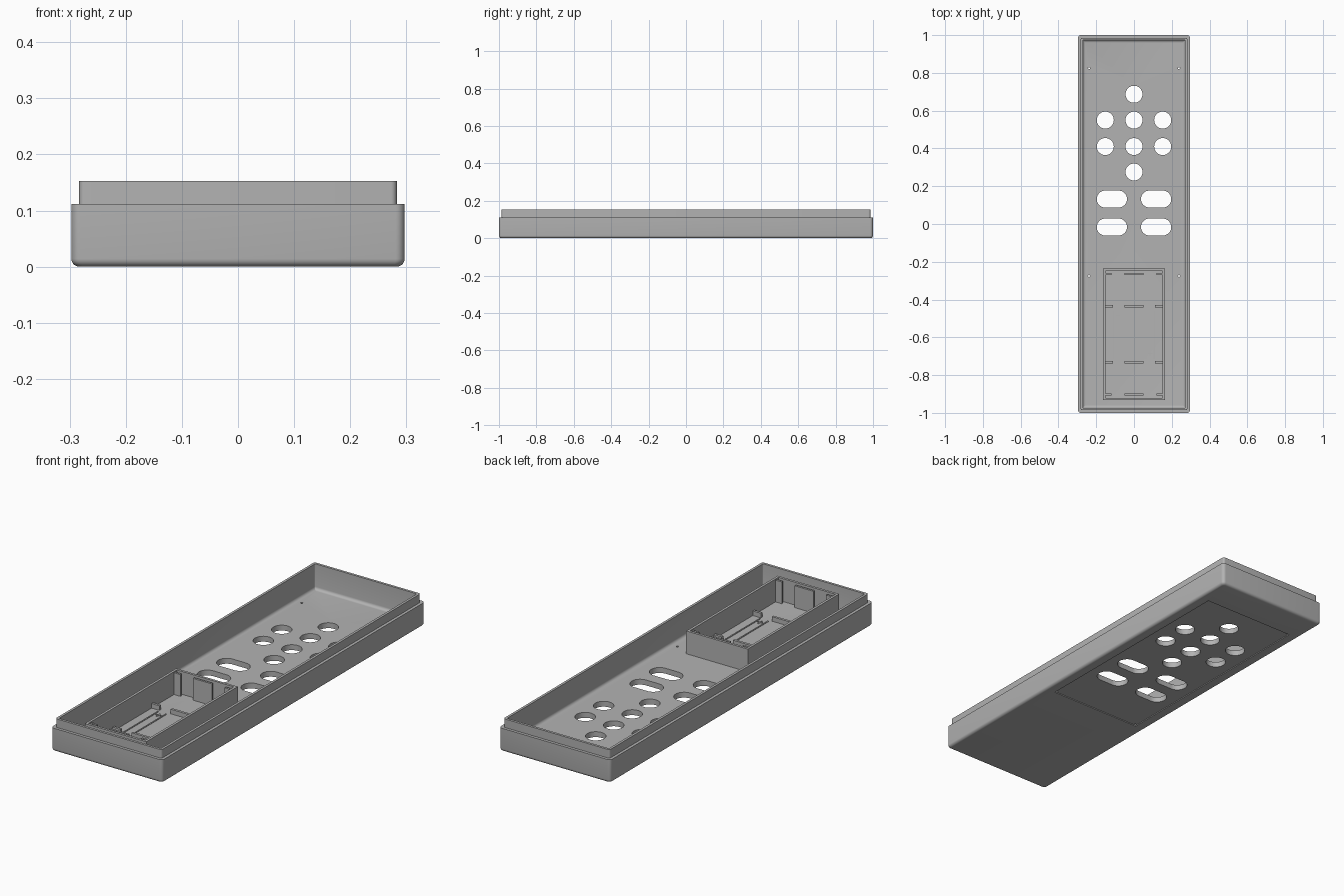
import bpy, bmesh, math

if "Cube" in bpy.data.objects:
    bpy.data.objects.remove(bpy.data.objects["Cube"], do_unlink=True)

grey = bpy.data.materials.new("plain grey")
grey.use_nodes = True
grey.diffuse_color = (0.45, 0.45, 0.45, 1)
grey.node_tree.nodes["Principled BSDF"].inputs["Base Color"].default_value = grey.diffuse_color


def finish(name, bm):
    bmesh.ops.recalc_face_normals(bm, faces=bm.faces)
    mesh = bpy.data.meshes.new(name)
    bm.to_mesh(mesh)
    bm.free()
    mesh.materials.append(grey)
    obj = bpy.data.objects.new(name, mesh)
    bpy.context.collection.objects.link(obj)
    return obj


def rounded_loop(bm, hx, hy, r, z, cx=0, cy=0, steps=6):
    """Rounded rectangle of vertices, counter-clockwise."""
    verts = []
    for q, (sx, sy) in enumerate([(1, 1), (-1, 1), (-1, -1), (1, -1)]):
        for i in range(steps + 1):
            a = math.pi / 2 * (q + i / steps)
            verts.append(bm.verts.new((cx + sx * (hx - r) + r * math.cos(a),
                                       cy + sy * (hy - r) + r * math.sin(a), z)))
    return verts


def skin(bm, loops, closed=False):
    pairs = list(zip(loops, loops[1:]))
    if closed:
        pairs.append((loops[-1], loops[0]))
    else:
        bm.faces.new(loops[0])
        bm.faces.new(loops[-1])
    for a, b in pairs:
        for i in range(len(a)):
            j = (i + 1) % len(a)
            bm.faces.new((a[i], a[j], b[j], b[i]))


def add_box(bm, x0, x1, y0, y1, z0, z1):
    loops = [[bm.verts.new((x, y, z)) for x, y in
              ((x0, y0), (x1, y0), (x1, y1), (x0, y1))] for z in (z0, z1)]
    skin(bm, loops)


def cut(target, cutter):
    mod = target.modifiers.new("cut", "BOOLEAN")
    mod.operation = "DIFFERENCE"
    mod.solver = "EXACT"
    mod.object = cutter
    cutter.hide_render = True
    bpy.context.view_layer.objects.active = target
    bpy.ops.object.modifier_apply(modifier=mod.name)
    bpy.data.objects.remove(cutter, do_unlink=True)


HX, HY, FLOOR = 0.297, 1.0, 0.03

# Tray shell: filleted base, stepped lip and hollow inside
profile = []
for i in range(6):
    a = math.pi / 2 * i / 5
    profile.append((0.014 * (1 - math.sin(a)), 0.014 * (1 - math.cos(a))))
profile += [(0, 0.112), (0.014, 0.112), (0.014, 0.153), (0.026, 0.153)]
for i in range(6):
    a = math.pi / 2 * i / 5
    profile.append((0.026 + 0.014 * (1 - math.cos(a)), FLOOR + 0.014 * (1 - math.sin(a))))
bm = bmesh.new()
skin(bm, [rounded_loop(bm, HX - d, HY - d, max(0.016 - 0.4 * d, 0.003), z)
          for d, z in profile])
shell = finish("tray_shell", bm)

# Shallow label recess underneath
bm = bmesh.new()
add_box(bm, -0.245, 0.245, -0.28, 0.83, -0.02, 0.004)
cut(shell, finish("recess_cutter", bm))

# Button holes, slots and corner pinholes
R = 0.045
openings = [(0, 0.687, R), (0, 0.275, R)]
openings += [(x, y, R) for x in (-0.152, 0, 0.152) for y in (0.55, 0.41)]
openings += [(x, y, 0.08) for x in (-0.117, 0.117) for y in (0.132, -0.016)]
bm = bmesh.new()
for x, y, half in openings:
    skin(bm, [rounded_loop(bm, half, R, R - 0.0001, z, x, y, 10) for z in (-0.05, 0.08)])
for x in (-0.238, 0.238):
    for y in (-0.275, 0.825):
        skin(bm, [rounded_loop(bm, 0.005, 0.005, 0.0049, z, x, y, 3) for z in (-0.05, 0.08)])
cut(shell, finish("hole_cutter", bm))
shell.data.shade_smooth()
shell.data.set_sharp_from_angle(angle=math.radians(30))

# Battery compartment walls
BX, Y0, Y1, TOP, T = 0.164, -0.932, -0.236, 0.14, 0.012
bm = bmesh.new()
rings = []
for inset, z in ((0, FLOOR - 0.004), (0, TOP), (T, TOP), (T, FLOOR - 0.004)):
    x, a, b = BX - inset, Y0 + inset, Y1 - inset
    rings.append([bm.verts.new((u, v, z)) for u, v in ((-x, a), (x, a), (x, b), (-x, b))])
skin(bm, rings, closed=True)
finish("battery_compartment_walls", bm)

# Contact holders at both ends: centre plate and side ribs
bm = bmesh.new()
for y in (-0.265, -0.903):
    add_box(bm, -0.05, 0.05, y - 0.005, y + 0.005, FLOOR - 0.004, TOP - 0.005)
    for s in (-1, 1):
        x0, x1 = sorted((s * 0.118, s * 0.155))
        add_box(bm, x0, x1, y - 0.005, y + 0.005, FLOOR - 0.004, TOP - 0.005)
finish("contact_holders", bm)

# Low cradle ribs across the compartment floor
bm = bmesh.new()
for y in (-0.435, -0.732):
    for x0, x1 in ((-0.155, -0.11), (-0.05, 0.05), (0.11, 0.155)):
        add_box(bm, x0, x1, y - 0.006, y + 0.006, FLOOR - 0.004, FLOOR + 0.022)
finish("cradle_ribs", bm)

# Thin polarity marks on the floor
bm = bmesh.new()
for s in (-1, 1):
    cx, cy = s * 0.085, -0.585
    for off in (-0.022, 0.022):
        add_box(bm, cx + off - 0.003, cx + off + 0.003, cy - 0.13, cy + 0.08 * 1.6, FLOOR - 0.002, FLOOR + 0.003)
    py = cy - s * 0.1
    add_box(bm, cx - 0.014, cx + 0.014, py - 0.003, py + 0.003, FLOOR - 0.002, FLOOR + 0.003)
    add_box(bm, cx - 0.003, cx + 0.003, py - 0.014, py + 0.014, FLOOR - 0.002, FLOOR + 0.0028)
finish("polarity_marks", bm)
